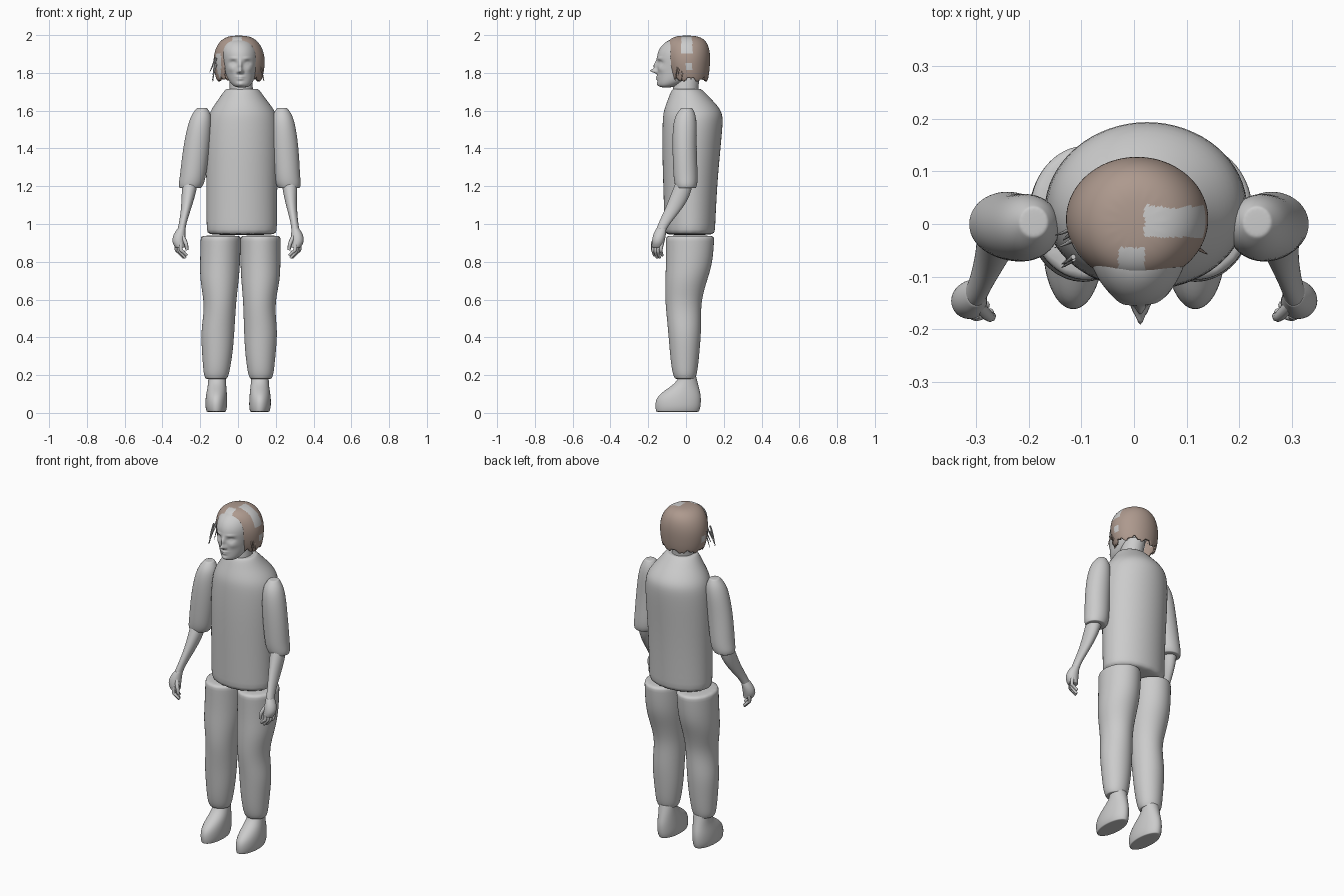
import bpy, bmesh, math, random
from mathutils import Vector

random.seed(4)
if "Cube" in bpy.data.objects:
    bpy.data.objects.remove(bpy.data.objects["Cube"])


def material(name, color):
    m = bpy.data.materials.new(name)
    m.use_nodes = True
    m.diffuse_color = (*color, 1)
    m.node_tree.nodes["Principled BSDF"].inputs["Base Color"].default_value = (*color, 1)
    return m


GREY = material("plain grey", (0.6, 0.6, 0.6))
BROWN = material("hair brown", (0.42, 0.32, 0.27))
SEGS = 16


def finish(name, bm, mats):
    bmesh.ops.recalc_face_normals(bm, faces=bm.faces)
    mesh = bpy.data.meshes.new(name)
    bm.to_mesh(mesh)
    bm.free()
    for m in mats:
        mesh.materials.append(m)
    obj = bpy.data.objects.new(name, mesh)
    bpy.context.collection.objects.link(obj)
    bpy.ops.object.select_all(action="DESELECT")
    obj.select_set(True)
    bpy.context.view_layer.objects.active = obj
    return obj


def loft(name, rings, level=2, mats=(GREY,), hard_ends=True):
    """Smooth skin through level rings given as (x, y, z, radius x, radius y)."""
    rings = [Vector(r) for r in rings]
    if hard_ends:
        rings.insert(1, rings[0].lerp(rings[1], 0.08))
        rings.insert(-1, rings[-1].lerp(rings[-2], 0.08))
    bm = bmesh.new()
    loops = []
    for x, y, z, rx, ry in rings:
        loop = []
        for i in range(SEGS):
            a = math.tau * i / SEGS
            loop.append(bm.verts.new((x + 1.026 * rx * math.cos(a), y + 1.026 * ry * math.sin(a), z)))
        loops.append(loop)
    for low, high in zip(loops, loops[1:]):
        for i in range(SEGS):
            j = (i + 1) % SEGS
            bm.faces.new((low[i], low[j], high[j], high[i]))
    bm.faces.new(loops[0])
    bm.faces.new(loops[-1])
    obj = finish(name, bm, mats)
    mod = obj.modifiers.new("smooth", "SUBSURF")
    mod.levels = mod.render_levels = level
    bpy.ops.object.modifier_apply(modifier=mod.name)
    bpy.ops.object.shade_smooth_by_angle(angle=math.radians(50))
    return obj


def strand(name, points, radius, tip, mat=GREY):
    """Tapered round tube along a few points."""
    curve = bpy.data.curves.new(name, "CURVE")
    curve.dimensions = "3D"
    curve.bevel_depth = radius
    curve.bevel_resolution = 2
    curve.use_fill_caps = True
    curve.materials.append(mat)
    spline = curve.splines.new("NURBS")
    spline.points.add(len(points) - 1)
    spline.use_endpoint_u = True
    spline.order_u = 3
    for i, (p, c) in enumerate(zip(spline.points, points)):
        p.co = (*c, 1)
        p.radius = 1 + (tip - 1) * i / (len(points) - 1)
    obj = bpy.data.objects.new(name, curve)
    bpy.context.collection.objects.link(obj)


# Shirt body and neck
loft("shirt_body", [(.02, .02, .94, .185, .132), (.02, .022, 1.2, .187, .142),
                    (.022, .028, 1.4, .193, .154), (.025, .036, 1.54, .19, .16),
                    (.025, .036, 1.6, .172, .155), (.022, .02, 1.66, .125, .115),
                    (.022, .005, 1.71, .092, .082), (.022, .005, 1.715, .08, .07)])
loft("neck", [(.02, 0, 1.64, .068, .07), (.018, -.005, 1.72, .06, .066), (.01, .01, 1.8, .06, .07)])

# Limbs, built for each side
SLEEVE = [(.262, .0, 1.19, .056, .052), (.257, .0, 1.21, .067, .06), (.25, -.002, 1.25, .068, .064),
          (.243, -.005, 1.32, .07, .064), (.233, -.008, 1.42, .07, .064), (.222, -.006, 1.52, .064, .064),
          (.214, -.002, 1.58, .052, .053), (.212, .004, 1.615, .026, .028)]
FOREARM = [(.262, -.005, 1.23, .042, .045), (.27, -.03, 1.15, .036, .052), (.28, -.065, 1.08, .026, .045),
           (.297, -.118, 1.0, .019, .03), (.303, -.135, .96, .022, .026)]
PALM = [(.3, -.13, .98, .019, .026), (.312, -.14, .945, .032, .034),
        (.315, -.148, .905, .036, .034), (.305, -.15, .875, .026, .028)]
TROUSER = [(.118, -.005, .18, .055, .052), (.118, -.006, .2, .066, .062), (.116, -.007, .25, .073, .071),
           (.114, -.007, .33, .082, .079), (.114, -.007, .43, .088, .087), (.106, -.012, .52, .084, .091),
           (.104, -.014, .6, .086, .096), (.109, .0, .7, .102, .11), (.107, .018, .79, .106, .123),
           (.105, .022, .94, .106, .128)]
SHOE = [(.115, -.045, .005, .05, .112), (.116, -.043, .03, .058, .12), (.116, -.04, .08, .057, .12),
        (.114, -.02, .12, .052, .092), (.113, .003, .155, .047, .06), (.114, .01, .2, .046, .042)]


def arm_shift(z):
    return .03 * (z - .9)


def leg_shift(z):
    return .015 * z


for side, sign in (("left", 1), ("right", -1)):
    for part, rings, shift in (("sleeve", SLEEVE, arm_shift), ("forearm", FOREARM, arm_shift),
                               ("palm", PALM, arm_shift), ("trouser_leg", TROUSER, leg_shift),
                               ("shoe", SHOE, leg_shift)):
        loft(f"{side}_{part}", [(sign * x + shift(z), *yz, z, rx, ry) for x, *yz, z, rx, ry in rings])
    # Fingers hang and curl inwards, the thumb lies outside
    for i in range(4):
        y = -.128 - .014 * i
        x = .325 - .008 * i
        drop = .012 * abs(i - 1.5)
        strand(f"{side}_finger_{i + 1}", [(sign * x, y, .9), (sign * (x + .005), y - .006, .862),
                                          (sign * (x - .012), y - .004, .835 + drop),
                                          (sign * (x - .03), y + .003, .815 + drop)], .0105, .7)
    strand(f"{side}_thumb", [(sign * .3, -.15, .945), (sign * .28, -.172, .91),
                             (sign * .272, -.178, .885), (sign * .27, -.175, .862)], .012, .7)

# Head, with the face pressed in and out by soft bumps
head = loft("head", [(.02, -.105, 1.722, .028, .03), (.019, -.09, 1.735, .05, .058),
                     (.016, -.06, 1.765, .07, .09), (.012, -.035, 1.81, .084, .117),
                     (.01, -.025, 1.86, .094, .13), (.006, -.022, 1.91, .099, .13),
                     (.003, -.015, 1.955, .085, .108), (.002, -.008, 1.985, .05, .065)],
            level=3, hard_ends=False)
MIDDLE = [(0, 1.81, .034, .012, .011), (0, 1.838, .018, .01, .024), (0, 1.779, .011, .02, .004),
          (0, 1.767, .01, .016, .005), (0, 1.74, .008, .02, .012)]
PAIRED = [(.038, 1.853, -.014, .018, .011), (.038, 1.851, .008, .011, .005), (.036, 1.877, .006, .02, .005),
          (.05, 1.82, .006, .018, .016), (.013, 1.804, .01, .006, .006)]
bumps = MIDDLE + PAIRED + [(-x, *rest) for x, *rest in PAIRED]
for v in head.data.vertices:
    if v.co.y < -.05:
        dx = v.co.x - .012
        for x, z, amount, wide, tall in bumps:
            v.co.y -= amount * math.exp(-((dx - x) / wide) ** 2 - ((v.co.z - z) / tall) ** 2)

# Hair cap: cut the face opening and a ragged hem, then mark the bare patches
hair = loft("hair", [(.006, .018, 1.725, .1, .085), (.006, .015, 1.77, .124, .104),
                     (.006, .01, 1.83, .135, .116), (.006, .008, 1.89, .136, .121),
                     (.005, .006, 1.945, .118, .114), (.004, .004, 1.982, .085, .09),
                     (.004, .004, 1.998, .04, .045)], level=3, mats=(BROWN, GREY), hard_ends=False)


def is_bare(c):
    crown = .02 < c.x and -.025 < c.y < .03 + .12 * abs(c.x - .075) and c.z > 1.9
    parting = -.03 < c.x < .02 and c.y < -.045
    temple = c.x < -.09 and c.y < -.04 and c.z < 1.9
    spot = abs(c.x) > .1 and abs(c.y - .015) < .017 and 1.815 < c.z < 1.85
    return crown or parting or temple or spot


bm = bmesh.new()
bm.from_mesh(hair.data)
cut = []
for f in bm.faces:
    c = f.calc_center_median()
    angle = math.atan2(c.y, c.x)
    hem = 1.765 + .008 * math.sin(angle * 9) + .004 * math.sin(angle * 23)
    hairline = -.085 + max(0, 1.83 - c.z) * .35
    opening = c.y < hairline and c.z < 1.95 + .008 * math.sin(c.x * 70)
    if c.z < hem or opening:
        cut.append(f)
    f.material_index = int(is_bare(c))
bmesh.ops.delete(bm, geom=cut, context="FACES")
bm.to_mesh(hair.data)
bm.free()
shell = hair.modifiers.new("thickness", "SOLIDIFY")
shell.thickness = .012
shell.offset = -1

# Loose locks beside the face
for i in range(12):
    sign = -1 if i < 8 else 1
    y = random.uniform(-.09, -.01)
    z = random.uniform(1.76, 1.83)
    out = random.uniform(.125, .155) if sign < 0 else random.uniform(.125, .14)
    strand(f"loose_lock_{i + 1}", [(sign * .115, y + .01, z + .08), (sign * .13, y, z + .03),
                                   (sign * out, y - .005, z - .01)], .005, .15,
           GREY if sign < 0 else BROWN)
